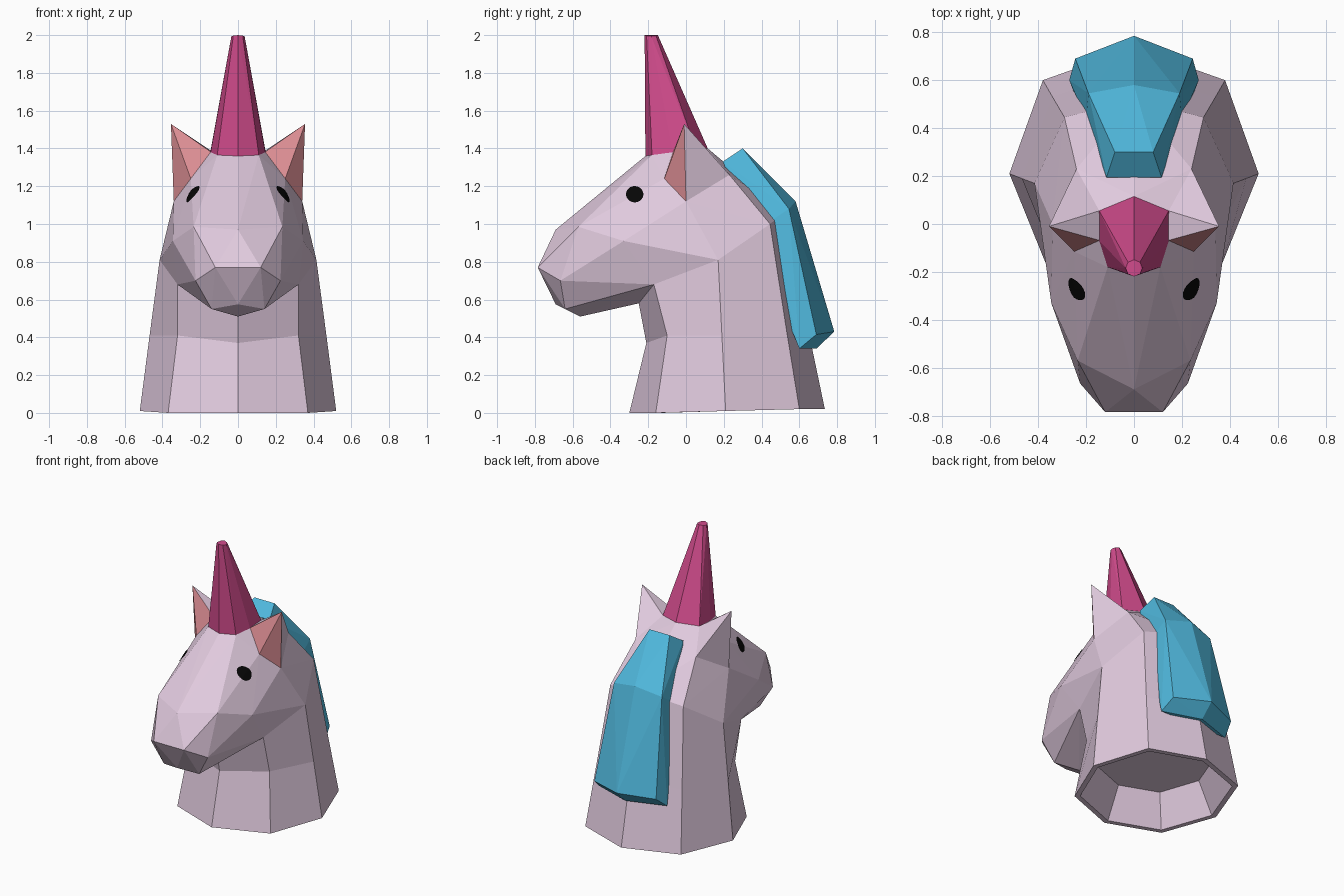
import bpy, bmesh, math
from mathutils import Vector
from mathutils.bvhtree import BVHTree

if "Cube" in bpy.data.objects:
    bpy.data.objects.remove(bpy.data.objects["Cube"])


def material(name, rgb):
    m = bpy.data.materials.new(name)
    m.diffuse_color = (*rgb, 1)
    m.use_nodes = True
    m.node_tree.nodes["Principled BSDF"].inputs["Base Color"].default_value = m.diffuse_color
    return m


LILAC = material("pale lilac", (.75, .59, .73))
PINK = material("ear pink", (.72, .27, .295))
MAGENTA = material("horn magenta", (.63, .07, .26))
BLUE = material("mane blue", (.08, .48, .72))
BLACK = material("eye black", (.002, .002, .002))


def finish(bm, name, *mats):
    bmesh.ops.recalc_face_normals(bm, faces=bm.faces)
    me = bpy.data.meshes.new(name)
    bm.to_mesh(me)
    ob = bpy.data.objects.new(name, me)
    bpy.context.collection.objects.link(ob)
    for m in mats:
        me.materials.append(m)
    return ob


def mirrored(points):
    return points + [(-x, y, z) for x, y, z in points if x > 0]


def hull(points):
    """Faceted convex solid around the points."""
    bm = bmesh.new()
    for p in points:
        bm.verts.new(p)
    bmesh.ops.convex_hull(bm, input=bm.verts)
    bmesh.ops.delete(bm, geom=[v for v in bm.verts if not v.link_faces], context='VERTS')
    bmesh.ops.recalc_face_normals(bm, faces=bm.faces)
    return bm


# Neck: eight-sided loft with a shallow hollow underneath (half rings, front to back)
base = [(0, -.30, 0), (.37, -.16, 0), (.52, .21, .01), (.38, .60, .02), (0, .735, .02)]
middle = [(0, -.21, .37), (.32, -.10, .41), (.468, .19, .41), (.34, .53, .45), (0, .645, .45)]
collar = [(0, -.25, .58), (.32, -.17, .68), (.415, .17, .81), (.29, .445, 1.0), (0, .52, 1.06)]


def inset(ring, s, dz):
    return [(x * s, .21 + (y - .21) * s, z + dz) for x, y, z in ring]


bm = bmesh.new()
rings = []
for half in (inset(base, .72, .22), inset(base, .93, 0), base, middle, collar):
    full = half + [(-x, y, z) for x, y, z in half[-2:0:-1]]
    rings.append([bm.verts.new(p) for p in full])
for a, b in zip(rings, rings[1:]):
    for i in range(8):
        j = (i + 1) % 8
        bm.faces.new((a[i], a[j], b[j], b[i]))
bm.faces.new(rings[0])
bm.faces.new(rings[-1])
finish(bm, "neck", LILAC)

# Head: faceted solid from collar to muzzle
crown = [(0, -.215, 1.36), (.11, -.18, 1.365), (.145, -.07, 1.38),
         (.145, .055, 1.39), (0, .115, 1.40)]
ear_front, ear_back, nape = (.25, -.115, 1.24), (.34, 0, 1.12), (.24, .23, 1.26)
face = [(0, -.69, .97), (.235, -.57, .985),            # muzzle top
        (.12, -.785, .77), (.225, -.665, .70),         # nose
        (0, -.69, .575), (.14, -.64, .55), (0, -.56, .51),  # chin
        (.25, -.37, .65), (.345, -.33, .91)]           # jaw and cheek
head = hull(mirrored(collar + crown + face + [ear_front, ear_back, nape]))
surface = BVHTree.FromBMesh(head)
finish(head, "head", LILAC)

# Ears: pink where they face forward
for side, label in ((1, "left"), (-1, "right")):
    pts = [(.12, -.075, 1.365), ear_front, ear_back, nape, crown[3], (.355, -.01, 1.53)]
    ear = hull([(x * side, y, z) for x, y, z in pts])
    for f in ear.faces:
        f.normal_update()
        f.material_index = int(f.normal.y < -.2 and f.calc_center_median().z > 1.2)
    finish(ear, label + "_ear", LILAC, PINK)

# Horn: tapered, leaning over the forehead
tip = [(.035 * math.sin(k * math.pi / 4), -.184 - .035 * math.cos(k * math.pi / 4),
        1.994 + .006 * math.cos(k * math.pi / 4) ** 2) for k in range(8)]
finish(hull(mirrored(crown) + tip), "horn", MAGENTA)

# Mane: ridge down the back of the neck
mane = [(.115, .195, 1.33), (.08, .30, 1.40), (0, .30, 1.40),
        (.20, .44, 1.01), (.19, .545, 1.08), (0, .58, 1.12),
        (.27, .60, .34), (.245, .69, .415), (0, .785, .43), (0, .69, .34)]
finish(hull(mirrored(mane)), "mane", BLUE)

# Eyes: thin discs projected on the face
for side, label in ((1, "left"), (-1, "right")):
    bm = bmesh.new()
    rim = []
    for k in range(20):
        a = k * math.tau / 20
        origin = Vector((side * 2, -.27 + .046 * math.cos(a), 1.155 + .043 * math.sin(a)))
        hit, normal, _, _ = surface.ray_cast(origin, Vector((-side, 0, 0)))
        rim.append(bm.verts.new(hit + normal * .005))
    centre, normal, _, _ = surface.ray_cast(Vector((side * 2, -.27, 1.155)), Vector((-side, 0, 0)))
    hub = bm.verts.new(centre + normal * .006)
    for k in range(20):
        bm.faces.new((hub, rim[k], rim[(k + 1) % 20]))
    eye = finish(bm, label + "_eye", BLACK)
    # keep the discs facing outwards
    if eye.data.polygons[0].normal.x * side < 0:
        eye.data.flip_normals()
